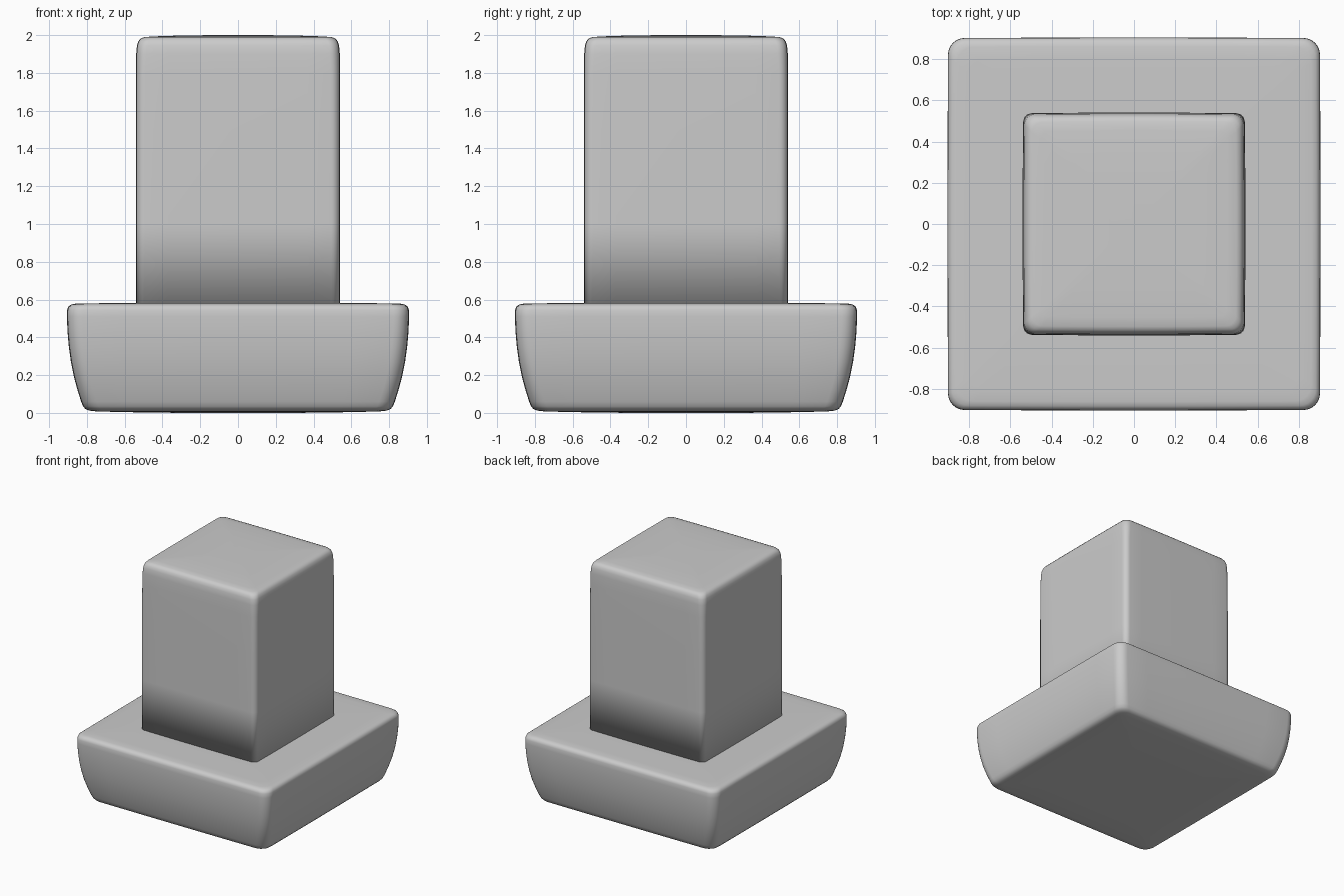
import bpy, bmesh, math

if "Cube" in bpy.data.objects:
    bpy.data.objects.remove(bpy.data.objects["Cube"])


def rounded_square(half, radius, z, bulge, arc=6, side=8):
    """Loop of points around a square with rounded corners and barely bowed sides."""
    pts = []
    c = half - radius
    for q in range(4):
        base = q * math.pi / 2
        cx = c if q in (0, 3) else -c
        cy = c if q in (0, 1) else -c
        corner = []
        for i in range(arc + 1):
            a = base + i / arc * math.pi / 2
            corner.append((cx + radius * math.cos(a), cy + radius * math.sin(a)))
        pts += corner
        # straight run towards the next corner
        ex, ey = corner[-1]
        dx, dy = -math.sin(base + math.pi / 2 - math.pi / 2), math.cos(base)
        dx, dy = math.cos(base + math.pi), math.sin(base + math.pi)
        for i in range(1, side):
            t = 2 * c * i / side
            pts.append((ex + dx * t, ey + dy * t))
    return [(x * (1 + bulge * (1 - (y / half) ** 2)),
             y * (1 + bulge * (1 - (x / half) ** 2)), z) for x, y in pts]


def loft(name, rings, bulge):
    """Skin a stack of (half width, corner radius, height) rings and cap both ends."""
    bm = bmesh.new()
    loops = [[bm.verts.new(p) for p in rounded_square(h, r, z, bulge)]
             for h, r, z in rings]
    n = len(loops[0])
    for a, b in zip(loops, loops[1:]):
        for i in range(n):
            j = (i + 1) % n
            bm.faces.new((a[i], a[j], b[j], b[i]))
    bm.faces.new(loops[0][::-1])
    bm.faces.new(loops[-1])
    bmesh.ops.recalc_face_normals(bm, faces=bm.faces)
    for f in bm.faces:
        f.smooth = True
    mesh = bpy.data.meshes.new(name)
    bm.to_mesh(mesh)
    bm.free()
    obj = bpy.data.objects.new(name, mesh)
    bpy.context.collection.objects.link(obj)
    return obj


# Base: flared block, wider at the top, with softened edges
loft("base", [
    (0.30, 0.04, 0.0), (0.60, 0.06, 0.004), (0.75, 0.07, 0.008),
    (0.785, 0.075, 0.012), (0.805, 0.08, 0.02), (0.818, 0.08, 0.035),
    (0.828, 0.08, 0.06), (0.847, 0.08, 0.12), (0.866, 0.08, 0.19),
    (0.882, 0.08, 0.27), (0.893, 0.08, 0.35), (0.900, 0.08, 0.43),
    (0.903, 0.08, 0.51), (0.902, 0.08, 0.545), (0.896, 0.08, 0.562),
    (0.882, 0.08, 0.573), (0.86, 0.08, 0.578), (0.80, 0.07, 0.580),
    (0.50, 0.05, 0.582)], 0.003)

# Upright block: tall square post with rounded top edges
loft("upright_block", [
    (0.537, 0.04, 0.56), (0.538, 0.045, 1.0), (0.538, 0.045, 1.5),
    (0.537, 0.045, 1.8), (0.536, 0.05, 1.90), (0.532, 0.05, 1.945),
    (0.524, 0.05, 1.968), (0.512, 0.05, 1.982), (0.495, 0.05, 1.989),
    (0.45, 0.04, 1.993), (0.30, 0.03, 1.998), (0.12, 0.02, 2.0)], 0.006)
